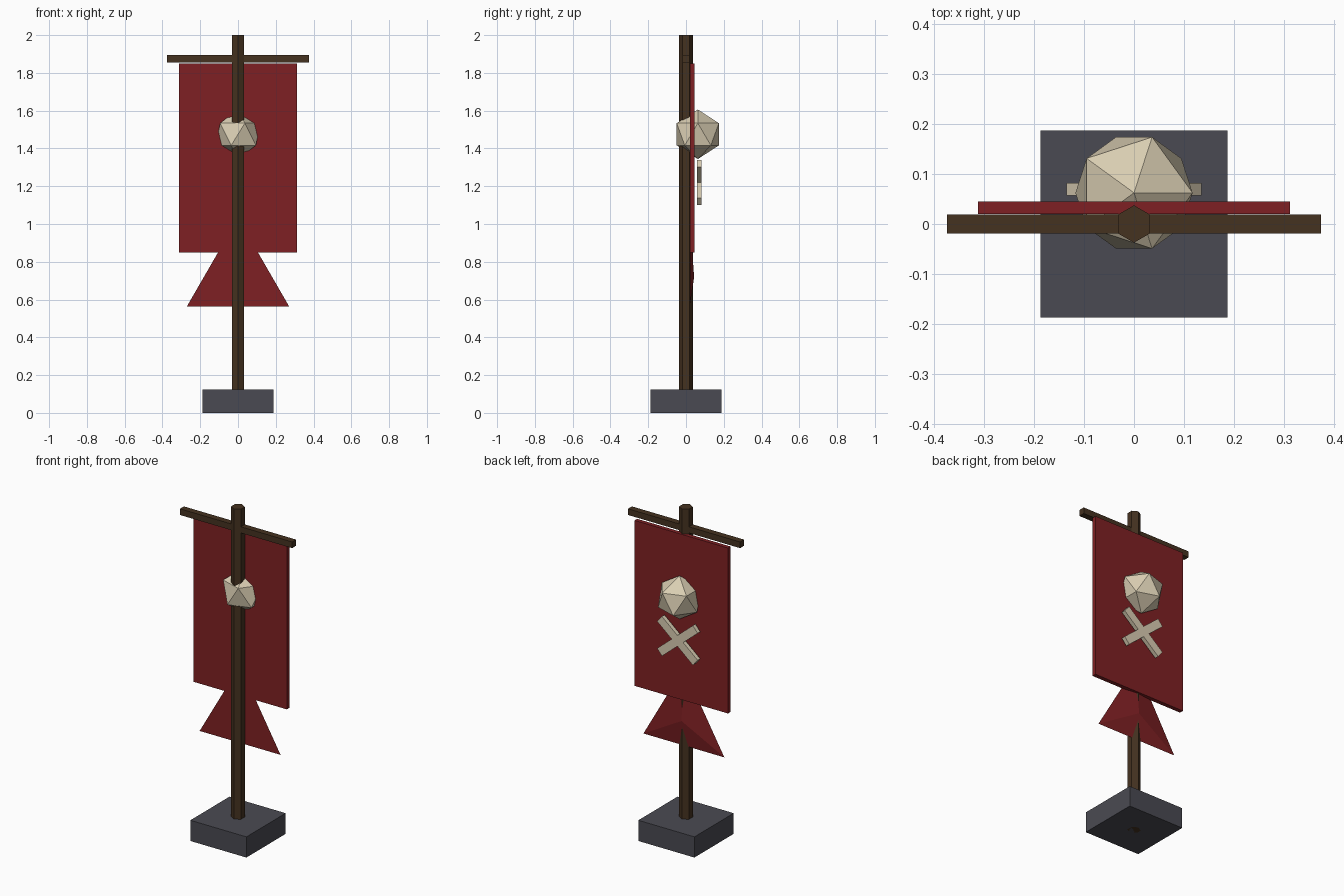
import bpy, bmesh, math
from mathutils import Matrix, Vector

if "Cube" in bpy.data.objects:
    bpy.data.objects.remove(bpy.data.objects["Cube"])


def material(name, hex_code):
    def lin(c):
        return c / 12.92 if c <= 0.04045 else ((c + 0.055) / 1.055) ** 2.4
    m = bpy.data.materials.new(name)
    rgb = [lin(int(hex_code[i:i + 2], 16) / 255) for i in (0, 2, 4)]
    m.diffuse_color = (*rgb, 1)
    m.use_nodes = True
    m.node_tree.nodes["Principled BSDF"].inputs["Base Color"].default_value = m.diffuse_color
    return m


stone = material("dark stone", "4a4a52")
wood = material("dark wood", "453220")
cloth = material("red cloth", "7f2023")
bone = material("bone", "d9cdb2")


def finish(name, bm, mat):
    bmesh.ops.recalc_face_normals(bm, faces=bm.faces)
    me = bpy.data.meshes.new(name)
    bm.to_mesh(me)
    bm.free()
    me.materials.append(mat)
    ob = bpy.data.objects.new(name, me)
    bpy.context.collection.objects.link(ob)
    return ob


def box(name, size, loc, mat, tilt=0):
    bm = bmesh.new()
    m = Matrix.Translation(loc) @ Matrix.Rotation(tilt, 4, 'Y') @ Matrix.Diagonal((*size, 1))
    bmesh.ops.create_cube(bm, size=1, matrix=m)
    return finish(name, bm, mat)


# Plinth, crossbar and hanging cloth
box("base", (0.375, 0.375, 0.125), (0, 0, 0.0625), stone)
box("crossbar", (0.75, 0.0375, 0.0375), (0, 0, 1.875), wood)
box("banner_cloth", (0.625, 0.025, 1.0), (0, 0.0325, 1.35), cloth)

# Hexagonal pole with corners towards front and back
bm = bmesh.new()
ring = [bm.verts.new((0.0375 * math.sin(i * math.pi / 3),
                      0.0375 * math.cos(i * math.pi / 3), 0)) for i in range(6)]
foot = bm.faces.new(ring)
top = bmesh.ops.extrude_face_region(bm, geom=[foot], use_keep_orig=True)
bmesh.ops.translate(bm, vec=(0, 0, 2),
                    verts=[v for v in top["geom"] if isinstance(v, bmesh.types.BMVert)])
finish("pole", bm, wood)

# Cloth tail: shallow three-sided cone pointing to the back
bm = bmesh.new()
rim = [bm.verts.new((0.3125 * math.sin(i * math.tau / 3), 0.02,
                     0.72 + 0.3125 * math.cos(i * math.tau / 3))) for i in range(3)]
tip = bm.verts.new((0, 0.043, 0.72))
bm.faces.new(rim)
for i in range(3):
    bm.faces.new((rim[i], rim[(i + 1) % 3], tip))
finish("banner_tail", bm, cloth)

# Faceted skull
bm = bmesh.new()
bmesh.ops.create_icosphere(bm, subdivisions=1, radius=0.1313,
                           matrix=Matrix.Translation((0, 0.0625, 1.475)))
finish("skull", bm, bone)

# Crossed bones
for side, name in ((1, "bone_right"), (-1, "bone_left")):
    box(name, (0.3125, 0.025, 0.05), (0, 0.07, 1.22), bone, side * 0.7)
